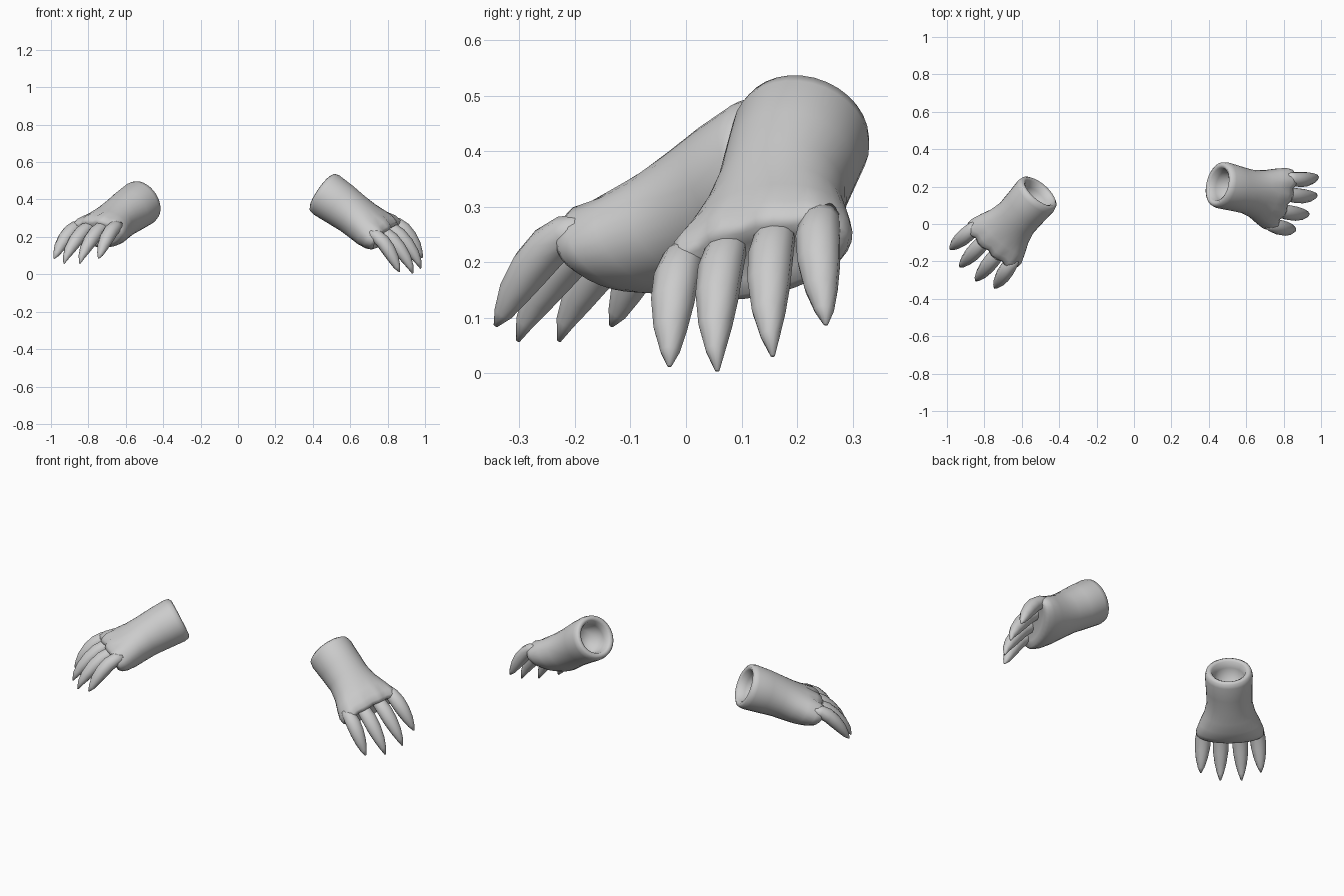
import bpy, bmesh, math
from mathutils import Vector, Matrix

cube = bpy.data.objects.get("Cube")
if cube:
    bpy.data.objects.remove(cube, do_unlink=True)

grey = bpy.data.materials.new("plain_grey")
grey.use_nodes = True
grey.diffuse_color = (0.6, 0.6, 0.6, 1)
grey.node_tree.nodes["Principled BSDF"].inputs["Base Color"].default_value = (0.6, 0.6, 0.6, 1)


def loft(name, rings, frame):
    """Skin a list of point rings, close both ends, and place with a frame."""
    bm = bmesh.new()
    loops = [[bm.verts.new(p) for p in ring] for ring in rings]
    n = len(loops[0])
    for a, b in zip(loops, loops[1:]):
        for i in range(n):
            j = (i + 1) % n
            bm.faces.new((a[i], a[j], b[j], b[i]))
    bm.faces.new(loops[0])
    bm.faces.new(loops[-1])
    bmesh.ops.recalc_face_normals(bm, faces=bm.faces)
    for f in bm.faces:
        f.smooth = True
    mesh = bpy.data.meshes.new(name)
    bm.to_mesh(mesh)
    bm.free()
    mesh.materials.append(grey)
    obj = bpy.data.objects.new(name, mesh)
    obj.matrix_world = frame
    bpy.context.collection.objects.link(obj)
    return obj


# Local frame of a paw: x runs from cuff to claws, y sideways, z to the back of the hand
# Sleeve and hand sections: position, half width, height above, depth below
SECTIONS = [
    (0.12, 0.07, 0.07, 0.07), (0.04, 0.08, 0.08, 0.08), (0.005, 0.09, 0.09, 0.09),
    (-0.005, 0.105, 0.105, 0.105), (0.005, 0.12, 0.12, 0.12), (0.03, 0.126, 0.125, 0.125),
    (0.12, 0.122, 0.12, 0.12), (0.20, 0.12, 0.11, 0.115), (0.27, 0.135, 0.10, 0.115),
    (0.33, 0.16, 0.095, 0.112), (0.38, 0.178, 0.085, 0.10), (0.41, 0.178, 0.074, 0.085),
    (0.425, 0.165, 0.06, 0.065), (0.415, 0.12, 0.035, 0.04),
]
CLAW_Y = (-0.135, -0.048, 0.048, 0.135)
SIDES = 32


def hand_ring(section):
    x, w, up, down = section
    ring = []
    for i in range(SIDES):
        a = 2 * math.pi * i / SIDES
        y, s = w * math.cos(a), math.sin(a)
        z = s * (up if s > 0 else down)
        # Knuckle swelling over each claw, near the front edge
        if x > 0.36 and w > 0.15 and s > 0:
            near = max(math.exp(-((y - c) / 0.025) ** 2) for c in CLAW_Y)
            z += 0.016 * near
            x_here = x + 0.012 * near
        else:
            x_here = x
        ring.append((x_here, y, z))
    return ring


def claw_rings(side, outer):
    """Curved tapering claw: position, height and radius along its length."""
    tip = 0.62 if outer else 0.664
    start, end = (0.135, 0.158) if outer else (0.048, 0.056)
    drop = -0.057 if outer else -0.067
    profile = [(0, 0.025, 0.030), (0.15, 0.032, 0.038), (0.35, 0.026, 0.042),
               (0.55, 0.008, 0.040), (0.75, -0.017, 0.031), (0.9, -0.042, 0.018),
               (1, drop, 0.004)]
    rings = []
    for t, z, r in profile:
        x = 0.37 + (tip - 0.37) * t
        y = side * (start + (end - start) * t)
        lean = 0.5 * t
        rings.append([(x + r * lean * math.sin(a), y + r * math.cos(a), z + 0.9 * r * math.sin(a))
                      for a in (2 * math.pi * k / 10 for k in range(10))])
    return rings


def build_paw(label, origin, forward, sideways):
    d = Vector(forward).normalized()
    u = Vector(sideways)
    u = (u - d * u.dot(d)).normalized()
    n = d.cross(u)
    frame = Matrix.Translation(origin) @ Matrix((d, u, n)).transposed().to_4x4()
    loft(label + "_paw", [hand_ring(s) for s in SECTIONS], frame)
    for i, (side, outer) in enumerate([(-1, True), (-1, False), (1, False), (1, True)]):
        loft(f"{label}_claw_{i + 1}", claw_rings(side, outer), frame)


build_paw("left", (0.45, 0.213, 0.44), (0.8, -0.2, -0.55), (0.39, 0.89, 0.234))
build_paw("right", (-0.507, 0.17, 0.39), (-0.60, -0.686, -0.406), (0.75, -0.66, 0))
